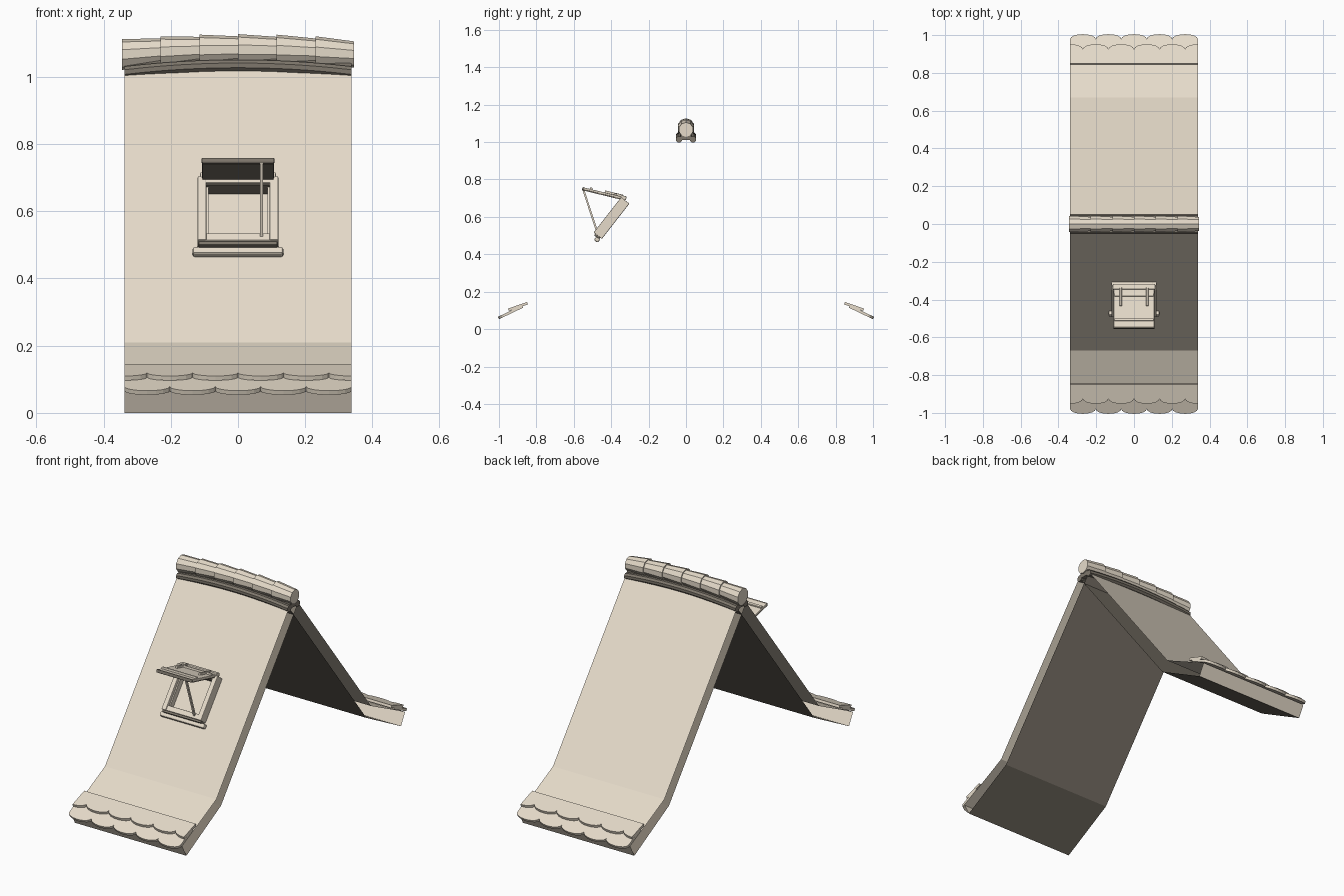
import bpy, bmesh, math
from mathutils import Matrix, Vector

cube = bpy.data.objects.get("Cube")
if cube:
    bpy.data.objects.remove(cube)


def material(name, color):
    mat = bpy.data.materials.new(name)
    mat.use_nodes = True
    mat.diffuse_color = (*color, 1)
    mat.node_tree.nodes["Principled BSDF"].inputs["Base Color"].default_value = (*color, 1)
    return mat


beige = material("beige plaster", (0.79, 0.71, 0.59))
gray = material("warm dark gray", (0.21, 0.185, 0.15))

HALF = 0.338
TURN = Matrix.Rotation(math.pi, 4, "Z")


def finish(name, bm, matrix=Matrix(), materials=(beige,), fix_normals=True):
    if fix_normals:
        bmesh.ops.recalc_face_normals(bm, faces=bm.faces)
    bm.transform(matrix)
    mesh = bpy.data.meshes.new(name)
    bm.to_mesh(mesh)
    bm.free()
    for mat in materials:
        mesh.materials.append(mat)
    bpy.context.collection.objects.link(bpy.data.objects.new(name, mesh))


def frame(origin, up):
    """Local axes: x across, y along the slope, z out of the slope."""
    y = Vector(up).normalized()
    x = Vector((1, 0, 0))
    m = Matrix((x, y, x.cross(y))).transposed().to_4x4()
    m.translation = origin
    return m


def box(name, center, size, matrix, bevel=0, mat=beige):
    bm = bmesh.new()
    bmesh.ops.create_cube(bm, size=1)
    bm.transform(Matrix.Translation(center) @ Matrix.Diagonal((*size, 1)))
    if bevel:
        bmesh.ops.bevel(bm, geom=bm.edges[:], offset=bevel, segments=2,
                        affect="EDGES", profile=0.5)
    finish(name, bm, matrix, (mat,))


def loft(name, rings, mat):
    """Closed tube through rings of equal length."""
    bm = bmesh.new()
    loops = [[bm.verts.new(p) for p in ring] for ring in rings]
    for a, b in zip(loops, loops[1:]):
        for i in range(len(a)):
            j = (i + 1) % len(a)
            bm.faces.new((a[i], a[j], b[j], b[i]))
    bm.faces.new(loops[0])
    bm.faces.new(loops[-1])
    finish(name, bm, materials=(mat,))


def ring(x, y, z, radius, sides):
    steps = [2 * math.pi * (i + 0.5) / sides for i in range(sides)]
    return [(x, y + radius * math.cos(t), z + radius * math.sin(t)) for t in steps]


def sag(x):
    return -0.02 * (x / HALF) ** 2


# Roof slopes: beige outer skin and eave edge, gray inner skin, open at the sides
profile = [(-0.03, 1.03), (-0.67, 0.21), (-0.965, 0.065),
           (-0.93, 0), (-0.63, 0.16), (0.045, 1.025)]


def roof_slope(name, matrix):
    bm = bmesh.new()
    pairs = [[bm.verts.new((s * HALF, y, z)) for s in (-1, 1)] for y, z in profile]
    for i, (a, b) in enumerate(zip(pairs, pairs[1:])):
        face = bm.faces.new((a[1], a[0], b[0], b[1]))
        face.material_index = int(i >= 3)
    finish(name, bm, matrix, (beige, gray), fix_normals=False)


# Round-ended eave tile, clipped to the roof width
def eave_tile(name, x, width, length, matrix):
    steps = 8
    tail = 0.028
    half = width / 2
    outline = []
    for i in range(steps + 1):
        t = math.pi * (1 + i / steps)
        px = x + half * math.cos(t)
        py = -length + tail + tail * math.sin(t)
        if abs(px) <= HALF + 0.001:
            outline.append((px, py))
    right, left = outline[-1][0], outline[0][0]
    outline += [(right, 0), (left, 0)]
    bm = bmesh.new()
    base = bm.faces.new([bm.verts.new((px, py, 0)) for px, py in outline])
    lid = bmesh.ops.extrude_face_region(bm, geom=[base])["geom"]
    top = [v for v in lid if isinstance(v, bmesh.types.BMVert)]
    bmesh.ops.translate(bm, verts=top, vec=(0, 0, 0.014))
    finish(name, bm, matrix)


pitch = 2 * HALF / 5
for side, turn in (("front", Matrix()), ("back", TURN)):
    roof_slope(side + "_roof_slope", turn)
    lower = turn @ frame((0, -0.87, 0.115), (0, 0.90, 0.43))
    upper = turn @ frame((0, -0.845, 0.132), (0, 0.95, 0.33))
    for i in range(5):
        eave_tile(side + "_lower_tile", -HALF + pitch * (i + 0.5), pitch, 0.143, lower)
    for i in range(6):
        eave_tile(side + "_upper_tile", -HALF + pitch * i, pitch, 0.108, upper)

# Sagging ridge: two gray bedding rods under six tapered cap tiles
stations = [HALF * (i / 6 - 1) for i in range(13)]
for side, y in (("front", -0.037), ("back", 0.037)):
    loft(side + "_ridge_rod", [ring(x, y, 1.034 + sag(x), 0.018, 8) for x in stations], gray)
loft("ridge_bedding", [[(x, s * 0.028, z + sag(x)) for s, z in
                        ((-1, 1.03), (1, 1.03), (1, 1.06), (-1, 1.06))] for x in stations], gray)
step = 0.69 / 6
for i in range(6):
    x0 = -0.345 + step * i
    x1 = min(x0 + step + 0.012, 0.345)
    loft("ridge_tile", [ring(x0, 0, 1.081 + sag(x0) * 0.7, 0.046, 10),
                        ring(x1, 0, 1.081 + sag(x1) * 0.7, 0.039, 10)], beige)

# Skylight casing standing on the front slope
slope = frame((0, -0.381, 0.58), (0, 0.64, 0.82))
for s in (-1, 1):
    box("skylight_jamb", (s * 0.107, 0, 0.022), (0.026, 0.24, 0.056), slope, 0.004)
    box("skylight_inner_jamb", (s * 0.092, 0, 0.014), (0.008, 0.2, 0.036), slope)
box("skylight_head", (0, 0.108, 0.022), (0.2, 0.024, 0.054), slope, 0.004)
box("skylight_head_lining", (0, 0.094, 0.02), (0.188, 0.006, 0.044), slope, mat=gray)
box("skylight_foot", (0, -0.105, 0.02), (0.2, 0.028, 0.05), slope, 0.004)
box("skylight_apron", (0, -0.122, 0.022), (0.235, 0.016, 0.034), slope, 0.004, gray)
box("skylight_sill", (0, -0.138, 0.012), (0.27, 0.024, 0.026), slope, 0.007)

# Raised sash hinged at the casing head, with a gray underside and front rim
sash = frame((0, -0.325, 0.697), (0, 0.97, -0.235))
box("sash_panel", (0, -0.115, 0.001), (0.215, 0.235, 0.011), sash, 0.003)
box("sash_underside", (0, -0.115, -0.007), (0.211, 0.228, 0.006), sash, mat=gray)
box("sash_front_rim", (0, -0.23, -0.001), (0.217, 0.012, 0.017), sash, 0.004, gray)
box("sash_hinge_rim", (0, -0.01, 0.003), (0.225, 0.03, 0.022), sash, 0.004)
for y in (-0.055, -0.19):
    box("sash_batten", (0, y, 0.01), (0.21, 0.014, 0.012), sash, 0.003)
for s in (-1, 1):
    box("sash_strap", (s * 0.07, -0.065, 0.011), (0.012, 0.1, 0.014), sash, 0.003)

# Prop holding the sash open
start, end = Vector((0.07, -0.475, 0.52)), Vector((0.07, -0.55, 0.748))
prop = frame((start + end) / 2, end - start)
box("sash_prop", (0, 0, 0), (0.01, (end - start).length, 0.01), prop)
